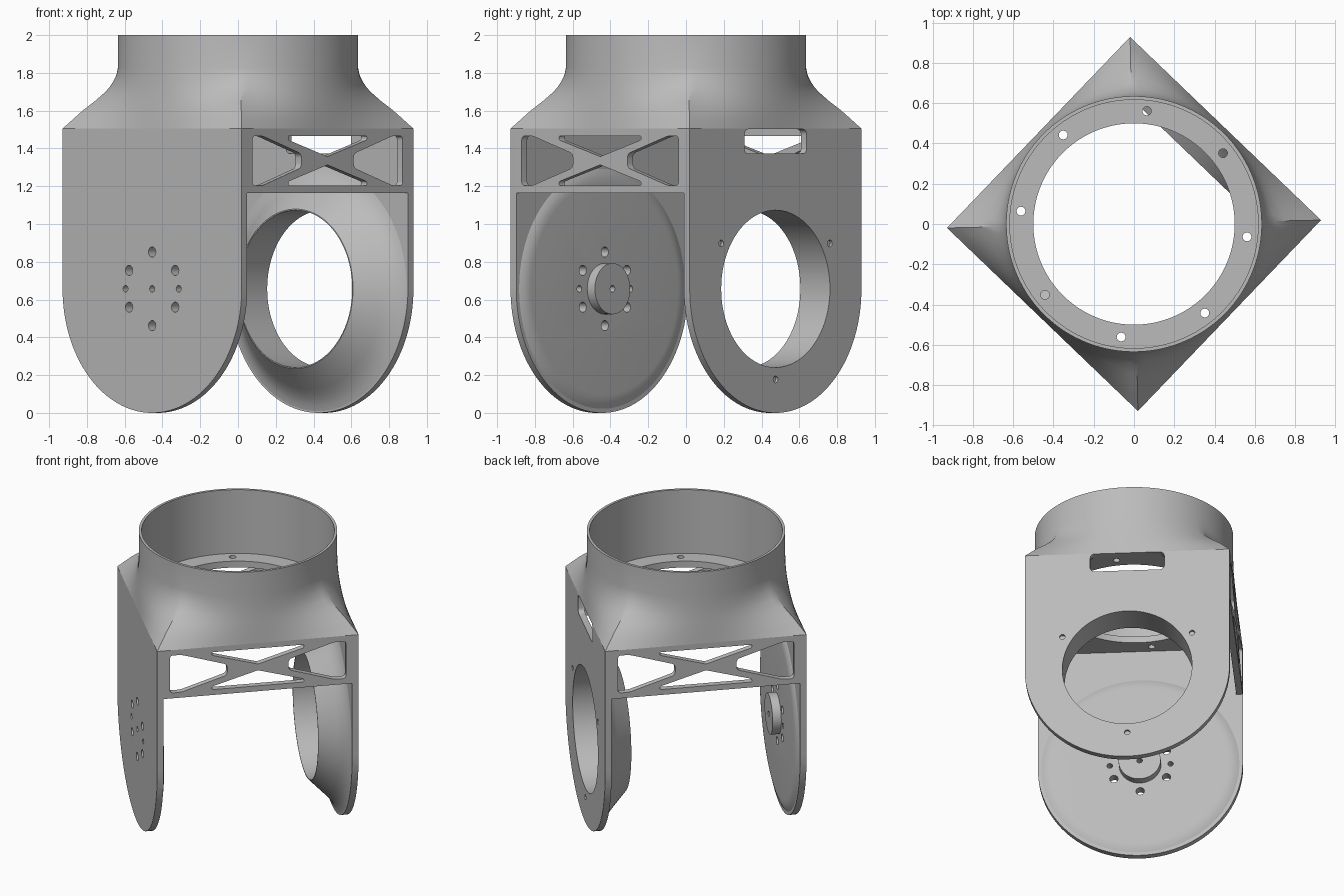
import bpy, bmesh
from math import sin, cos, pi, radians
from mathutils import Matrix

cube = bpy.data.objects.get("Cube")
if cube:
    bpy.data.objects.remove(cube, do_unlink=True)

TURN = Matrix.Rotation(radians(46.2), 4, "Z")   # the square body stands on a corner
H = 0.657          # half width of the square body, also the plate end radius
T = 0.042          # wall thickness
TOP = 1.505        # top of the walls
R = 0.635          # collar radius

grey = bpy.data.materials.new("plain_grey")
grey.use_nodes = True
grey.diffuse_color = (0.5, 0.5, 0.5, 1)
grey.node_tree.nodes["Principled BSDF"].inputs["Base Color"].default_value = (0.5, 0.5, 0.5, 1)


def finish(name, bm):
    bmesh.ops.recalc_face_normals(bm, faces=bm.faces)
    mesh = bpy.data.meshes.new(name)
    bm.to_mesh(mesh)
    bm.free()
    mesh.materials.append(grey)
    ob = bpy.data.objects.new(name, mesh)
    bpy.context.collection.objects.link(ob)
    return ob


def circle(r, a=0, b=H, n=32):
    return [(a + r * cos(2 * pi * i / n), b + r * sin(2 * pi * i / n)) for i in range(n)]


def box(a0, a1, b0, b1):
    return [(a0, b0), (a1, b0), (a1, b1), (a0, b1)]


def prism(name, outline, axis, d0, d1, rounding=0):
    """Extrude a 2D outline along an axis from d0 to d1."""
    place = {"x": lambda a, b, d: (d, a, b),
             "y": lambda a, b, d: (a, d, b),
             "z": lambda a, b, d: (a, b, d)}[axis]
    bm = bmesh.new()
    low = [bm.verts.new(place(a, b, d0)) for a, b in outline]
    high = [bm.verts.new(place(a, b, d1)) for a, b in outline]
    bm.faces.new(low)
    bm.faces.new(high)
    n = len(low)
    for i in range(n):
        j = (i + 1) % n
        bm.faces.new((low[i], low[j], high[j], high[i]))
    if rounding:
        edges = [bm.edges.get((p, q)) for p, q in zip(low, high)]
        bmesh.ops.bevel(bm, geom=edges, offset=rounding, segments=5,
                        affect="EDGES", profile=0.5, clamp_overlap=True)
    return finish(name, bm)


def lathe(name, profile, closed, n=96):
    """Revolve (x, radius) points around the plate axis."""
    bm = bmesh.new()
    rings = [[bm.verts.new((x, a, b)) for a, b in circle(r, n=n)] for x, r in profile]
    pairs = list(zip(rings, rings[1:]))
    if closed:
        pairs.append((rings[-1], rings[0]))
    else:
        bm.faces.new(rings[0])
        bm.faces.new(rings[-1])
    for p, q in pairs:
        for i in range(n):
            j = (i + 1) % n
            bm.faces.new((p[i], p[j], q[j], q[i]))
    return finish(name, bm)


def cut(ob, cutters):
    """Subtract the cutters, bake the result and drop the cutters."""
    for c in cutters:
        c.hide_render = True
        mod = ob.modifiers.new("cut", "BOOLEAN")
        mod.operation, mod.solver, mod.object = "DIFFERENCE", "EXACT", c
    bpy.context.view_layer.update()
    baked = bpy.data.meshes.new_from_object(
        ob.evaluated_get(bpy.context.evaluated_depsgraph_get()))
    ob.modifiers.clear()
    ob.data = baked
    for c in cutters:
        bpy.data.objects.remove(c, do_unlink=True)


def plate_outline():
    arc = [(H * cos(pi + pi * i / 64), H + H * sin(pi + pi * i / 64)) for i in range(65)]
    return arc + [(H, TOP), (-H, TOP)]


parts = []

# Bearing plate: large hole, three screw holes and a slot
bearing_plate = prism("bearing_plate", plate_outline(), "x", H - T, H)
cutters = [prism("cutter", circle(0.416, n=96), "x", 0.4, 0.8),
           prism("cutter", box(-0.238, 0.238, 1.372, TOP - 0.003), "x", 0.4, 0.8, 0.03)]
for k in range(3):
    t = radians(30 + 120 * k)
    cutters.append(prism("cutter", circle(0.018, 0.48 * cos(t), H + 0.48 * sin(t), 16), "x", 0.64, 0.8))
cut(bearing_plate, cutters)
parts.append(bearing_plate)

# Flared bearing sleeve on the inside of that plate
flare = [(T, 0.416), (0.217, 0.416), (0.217, 0.422), (0.11, 0.532),
         (0.085, 0.56), (0.065, 0.59), (0.05, 0.62), (T, 0.648)]
parts.append(lathe("bearing_sleeve", [(H - d, r) for d, r in flare], True))


# Motor plate with raised pad and hub disc, all drilled with the same pattern
def drill(ob, hub_only=False):
    holes = [prism("cutter", circle(0.018, n=16), "x", -0.8, -0.4)]
    if not hub_only:
        for k in range(6):
            t = radians(30 + 60 * k)
            holes.append(prism("cutter", circle(0.027, 0.195 * cos(t), H + 0.195 * sin(t), 20), "x", -0.8, -0.4))
        for s in (-1, 1):
            holes.append(prism("cutter", circle(0.018, 0.195 * s, n=16), "x", -0.8, -0.4))
    cut(ob, holes)
    parts.append(ob)


drill(prism("motor_plate", plate_outline(), "x", -H, T - H))
pad = [(T, 0.635), (0.047, 0.625), (0.055, 0.605), (0.06, 0.585), (0.062, 0.56)]
drill(lathe("motor_pad", [(d - H, r) for d, r in pad], False))
drill(prism("hub_disc", circle(0.135, n=64), "x", 0.062 - H, 0.118 - H), True)

# Two truss walls joining the plates
for name, s in (("front_truss", -1), ("back_truss", 1)):
    y0, y1 = sorted((s * H, s * (H - T)))
    truss = prism(name, box(T - H, H - T, 1.165, TOP), "y", y0, y1)
    y0, y1 = y0 - 0.1, y1 + 0.1
    cutters = []
    for m in (-1, 1):
        side = [(m * 0.575, 1.203), (m * 0.575, 1.467), (m * 0.5, 1.467),
                (m * 0.2, 1.372), (m * 0.2, 1.298), (m * 0.5, 1.203)]
        cutters.append(prism("cutter", side, "y", y0, y1, 0.022))
        mid = 1.335
        end, tip, edge = mid + m * 0.132, mid + m * 0.022, mid + m * 0.11
        wedge = [(-0.3, end), (0.3, end), (0.3, edge), (0, tip), (-0.3, edge)]
        cutters.append(prism("cutter", wedge, "y", y0, y1, 0.008))
    cut(truss, cutters)
    parts.append(truss)

# Collar: square base flowing into a round tube, with an inner screw flange
bm = bmesh.new()
N = 128
levels = [(TOP, 0), (1.55, 0.17), (1.6, 0.36), (1.65, 0.58), (1.7, 0.775),
          (1.73, 0.86), (1.76, 0.925), (1.79, 0.97), (1.83, 1), (2, 1)]
rings = []
for z, s in levels:
    ring = []
    for i in range(N):
        t = 2 * pi * i / N
        square = H / max(abs(cos(t)), abs(sin(t)))
        r = square + (R - square) * s
        ring.append(bm.verts.new((r * cos(t), r * sin(t), z)))
    rings.append(ring)
bm.faces.new(rings[0])
bm.faces.new(rings[-1])
for p, q in zip(rings, rings[1:]):
    for i in range(N):
        j = (i + 1) % N
        bm.faces.new((p[i], p[j], q[j], q[i]))
collar = finish("collar", bm)
cutters = [prism("cutter", circle(0.617, b=0, n=N), "z", 1.55, 2.2),
           prism("cutter", circle(0.5, b=0, n=N), "z", 1.4, 1.7)]
for k in range(8):
    t = radians(45 * k - 7.7)
    cutters.append(prism("cutter", circle(0.022, 0.565 * cos(t), 0.565 * sin(t), 16), "z", 1.4, 1.7))
cut(collar, cutters)
parts.append(collar)

# Turn into place and smooth the curved faces
bpy.ops.object.select_all(action="DESELECT")
for ob in parts:
    ob.data.transform(TURN)
    ob.select_set(True)
bpy.context.view_layer.objects.active = parts[0]
bpy.ops.object.shade_smooth_by_angle(angle=radians(30))
